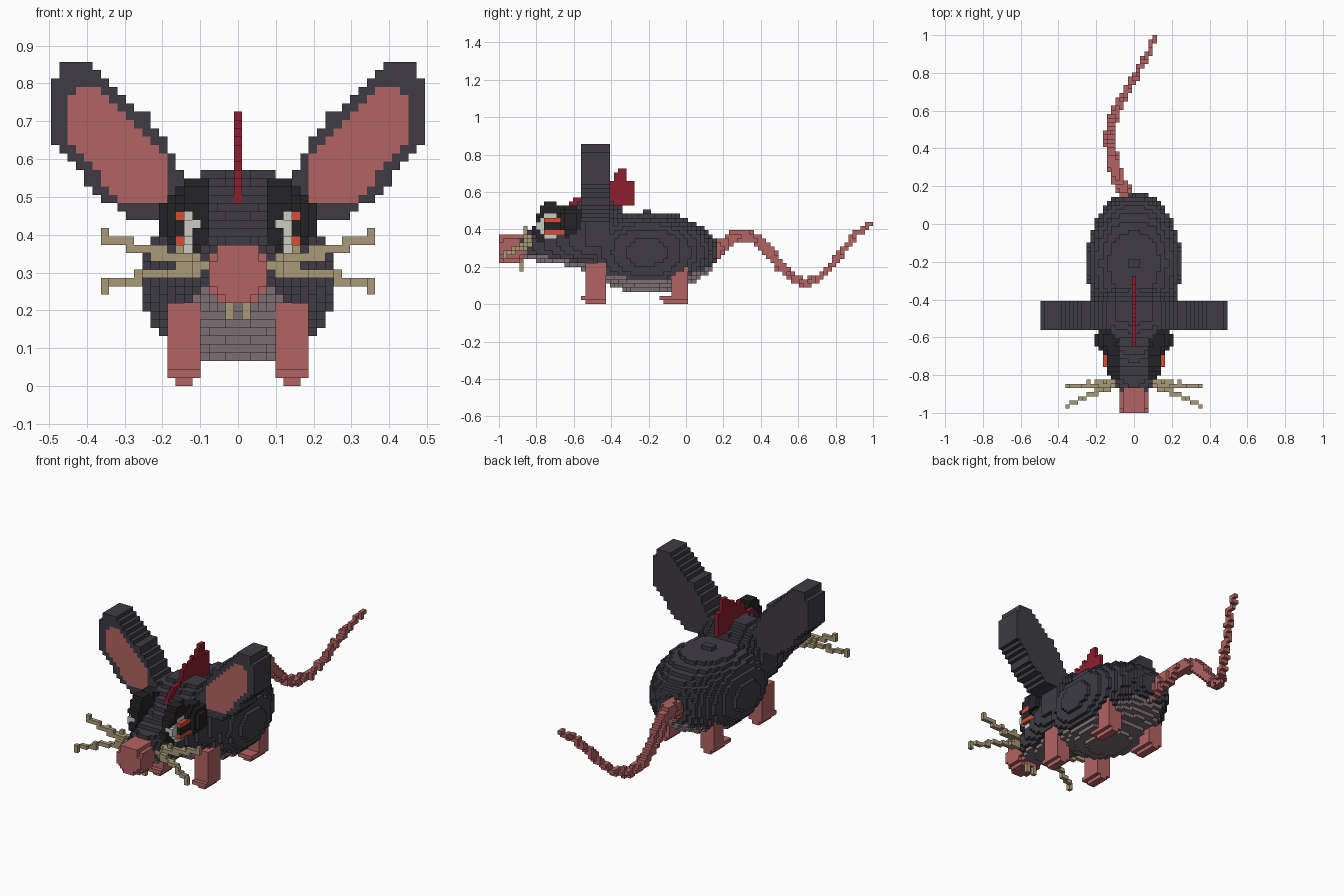
import bpy, bmesh
from math import floor
from mathutils import Vector

if "Cube" in bpy.data.objects:
    bpy.data.objects.remove(bpy.data.objects["Cube"])

V = 2 / 91          # edge of one block
taken = {}          # block -> material index, shared by all parts
parts = []          # (name, blocks)

# Materials, given as display colours and converted to linear
COLOURS = dict(charcoal_fur=(62, 60, 68), pink_skin=(178, 99, 98), mauve_belly=(124, 110, 115),
               tan_whisker=(168, 154, 120), crimson_crest=(142, 31, 46), eye_white=(204, 204, 194),
               orange_iris=(216, 76, 52), black_lid=(36, 36, 38))
mats = []
for label, rgb in COLOURS.items():
    lin = [((c / 255 + 0.055) / 1.055) ** 2.4 for c in rgb] + [1]
    m = bpy.data.materials.new(label)
    m.use_nodes = True
    m.diffuse_color = lin
    m.node_tree.nodes["Principled BSDF"].inputs["Base Color"].default_value = lin
    mats.append(m)
FUR, PINK, MAUVE, TAN, CRIMSON, WHITE, ORANGE, BLACK = range(len(mats))


def cell_of(p):
    return (floor(p[0] / V + 0.5), floor((p[1] + 1) / V), floor(p[2] / V))


def claim(name, blocks):
    """Keep the blocks that no earlier part uses."""
    new = {c: m for c, m in blocks.items() if c not in taken}
    taken.update(new)
    parts.append((name, new))


def fill(name, lo, hi, test):
    """Claim every block in the box lo-hi whose centre passes test(x, y, z)."""
    a, b = cell_of(lo), cell_of(hi)
    blocks = {}
    for i in range(a[0], b[0] + 1):
        for j in range(max(a[1], 0), min(b[1], 90) + 1):
            for k in range(max(a[2], 0), b[2] + 1):
                m = test(i * V, (j + 0.5) * V - 1, (k + 0.5) * V)
                if m is not None:
                    blocks[i, j, k] = m
    claim(name, blocks)


def fill_pair(name, lo, hi, test):
    """Left part on +x and its mirror on -x."""
    fill("left_" + name, lo, hi, test)
    fill("right_" + name, (-hi[0], lo[1], lo[2]), (-lo[0], hi[1], hi[2]),
         lambda x, y, z: test(-x, y, z))


def inside(poly, u, v):
    hit = False
    for (a, b), (c, d) in zip(poly, poly[1:] + poly[:1]):
        if (b > v) != (d > v) and u < a + (v - b) * (c - a) / (d - b):
            hit = not hit
    return hit


def ellipsoid(c, r, n=2):
    return lambda x, y, z: sum(abs((p - q) / s) ** n for p, q, s in zip((x, y, z), c, r)) <= 1


def lerp_table(rows, t):
    for a, b in zip(rows, rows[1:]):
        if a[0] <= t <= b[0]:
            f = (t - a[0]) / (b[0] - a[0])
            return [p + (q - p) * f for p, q in zip(a[1:], b[1:])]


def trail(path, radius, colour, flip=1):
    """Blocks along a polyline; radius fades from first to last value."""
    blocks = {}
    for n, (a, b) in enumerate(zip(path, path[1:])):
        a, b = Vector(a), Vector(b)
        for s in range(25):
            r = radius[0] + (radius[1] - radius[0]) * (n + s / 25) / (len(path) - 1)
            p = a.lerp(b, s / 24)
            lo, hi = cell_of(p - Vector((r, r, r))), cell_of(p + Vector((r, r, r)))
            for i in range(lo[0], hi[0] + 1):
                for j in range(lo[1], min(hi[1], 90) + 1):
                    for k in range(lo[2], hi[2] + 1):
                        q = Vector((i * V, (j + 0.5) * V - 1, (k + 0.5) * V))
                        if (q - p).length <= r or (i, j, k) == cell_of(p):
                            blocks[i * flip, j, k] = colour
    return blocks


# Eyes: pupil and iris standing out from a thin white disc
white = ellipsoid((0.12, -0.7, 0.415), (0.034, 0.105, 0.073))


def eye(x, y, z):
    if 0.12 < x < 0.166 and abs(y + 0.703) < 0.045 and abs(z - 0.412) < 0.045:
        middle = abs(z - 0.412) < 0.025
        if middle and x > 0.143 and (abs(y + 0.703) < 0.024 or y < -0.73):
            return BLACK
        return ORANGE
    if white(x, y, z):
        return WHITE


fill_pair("eye", (0.08, -0.82, 0.33), (0.19, -0.58, 0.5), eye)

# Dark lids and brows behind the eyes
BROW = [(-0.8, 0.47), (-0.77, 0.53), (-0.72, 0.56), (-0.67, 0.53), (-0.6, 0.5), (-0.56, 0.45),
        (-0.6, 0.36), (-0.68, 0.32), (-0.8, 0.33), (-0.82, 0.4)]
socket = ellipsoid((0.13, -0.615, 0.44), (0.08, 0.08, 0.09))


def lid(x, y, z):
    edge = 0.12 if z < 0.47 else 0.15
    if socket(x, y, z) or (x < edge and inside(BROW, y, z)):
        return BLACK


fill_pair("eyelid", (0.09, -0.83, 0.3), (0.22, -0.53, 0.57), lid)

# Nose and teeth
nose = ellipsoid((0, -0.935, 0.3), (0.078, 0.075, 0.082), 3.2)
fill("nose", (-0.1, -1, 0.2), (0.1, -0.85, 0.4), lambda x, y, z: PINK if nose(x, y, z) else None)
fill_pair("tooth", (0.022, -0.89, 0.18), (0.022, -0.87, 0.25), lambda x, y, z: TAN)

# Whiskers
UPPER = [(0.08, -0.83, 0.34), (0.2, -0.85, 0.35), (0.27, -0.85, 0.37), (0.35, -0.86, 0.385),
         (0.35, -0.86, 0.41)]
LOWER = [(0.08, -0.85, 0.32), (0.18, -0.88, 0.3), (0.27, -0.92, 0.285), (0.35, -0.96, 0.275),
         (0.35, -0.96, 0.255)]
for side, flip in (("left", 1), ("right", -1)):
    for level, path in (("upper", UPPER), ("lower", LOWER)):
        claim(f"{side}_{level}_whisker", trail(path, (0.02, 0.008), TAN, flip))

# Crest: one block thick with a jagged top
CREST = [(-0.65, 0.46), (-0.65, 0.5), (-0.62, 0.55), (-0.58, 0.58), (-0.55, 0.57), (-0.49, 0.66),
         (-0.46, 0.63), (-0.42, 0.69), (-0.385, 0.66), (-0.37, 0.73), (-0.325, 0.73), (-0.32, 0.665),
         (-0.28, 0.66), (-0.28, 0.53), (-0.4, 0.5)]
fill("crest", (0, -0.66, 0.45), (0, -0.27, 0.74),
     lambda x, y, z: CRIMSON if inside(CREST, y, z) else None)

# Ears: flat slabs with a pink front face
EAR = [(0.1, 0.44), (0.28, 0.44), (0.33, 0.475), (0.38, 0.52), (0.45, 0.6), (0.495, 0.64),
       (0.495, 0.77), (0.47, 0.85), (0.44, 0.86), (0.41, 0.86), (0.36, 0.82), (0.31, 0.775),
       (0.23, 0.705), (0.19, 0.65), (0.165, 0.58), (0.1, 0.5)]
INNER = [(0.185, 0.48), (0.31, 0.48), (0.36, 0.55), (0.41, 0.6), (0.455, 0.66), (0.455, 0.73),
         (0.43, 0.795), (0.37, 0.795), (0.27, 0.69), (0.2, 0.63), (0.175, 0.58)]


def ear(x, y, z):
    if inside(EAR, x, z):
        return PINK if y < -0.54 and inside(INNER, x, z) else FUR


fill_pair("ear", (0.1, -0.55, 0.43), (0.494, -0.415, 0.86), ear)


# Legs: square columns with a toe pointing forward
def leg(front, back, toe):
    def test(x, y, z):
        if z < V:
            return PINK if 0.11 < x < 0.17 and toe + 0.02 < y else None
        if z < 0.05:
            return PINK
        return PINK if y > front else None
    return (0.11, toe, 0.001), (0.176, back, 0.21), test


fill_pair("front_leg", *leg(-0.53, -0.44, -0.555))
fill_pair("back_leg", *leg(-0.08, -0.01, -0.14))

# Tail
TAIL = [(-0.01, 0.1, 0.23), (-0.06, 0.19, 0.31), (-0.09, 0.25, 0.355), (-0.115, 0.34, 0.365),
        (-0.125, 0.42, 0.31), (-0.125, 0.5, 0.21), (-0.11, 0.57, 0.14), (-0.08, 0.63, 0.115),
        (-0.04, 0.7, 0.125), (0, 0.77, 0.2), (0.04, 0.85, 0.3), (0.08, 0.91, 0.375),
        (0.105, 0.99, 0.43)]
claim("tail", trail(TAIL, (0.04, 0.014), PINK))

# Head: lofted sections of y, half width, bottom, top
HEAD = [(-0.92, 0.06, 0.25, 0.365), (-0.82, 0.115, 0.235, 0.4), (-0.7, 0.15, 0.215, 0.465),
        (-0.6, 0.185, 0.2, 0.525), (-0.5, 0.21, 0.19, 0.575), (-0.41, 0.2, 0.2, 0.57),
        (-0.33, 0.12, 0.3, 0.5)]


def head(x, y, z):
    row = lerp_table(HEAD, y)
    if row:
        w, lo, hi = row
        if abs(x / w) ** 2.5 + abs((2 * z - lo - hi) / (hi - lo)) ** 2.5 <= 1:
            return MAUVE if z < 0.2 - 0.2 * (y + 0.48) else FUR


fill("head", (-0.22, -0.92, 0.18), (0.22, -0.32, 0.59), head)


# Body with a paler belly
def body(x, y, z):
    section = (abs(x / 0.252) ** 2.4 + abs((z - 0.28) / 0.215) ** 2.4) ** (2 / 2.4)
    if section + ((y + 0.21) / 0.38) ** 2 <= 1:
        return MAUVE if z < 0.135 + 0.6 * (y + 0.2) ** 2 else FUR


fill("body", (-0.26, -0.6, 0.05), (0.26, 0.18, 0.5), body)

# Turn each part's exposed block faces into a mesh
AXES = [(a, s) for a in range(3) for s in (1, -1)]
for name, blocks in parts:
    bm = bmesh.new()
    verts = {}
    for c, m in blocks.items():
        for a, s in AXES:
            n = list(c)
            n[a] += s
            if tuple(n) in taken:
                continue
            ring = []
            for u, v in ((0, 0), (1, 0), (1, 1), (0, 1))[::s]:
                p = list(c)
                p[a] += s > 0
                p[(a + 1) % 3] += u
                p[(a + 2) % 3] += v
                p = tuple(p)
                if p not in verts:
                    verts[p] = bm.verts.new(((p[0] - 0.5) * V, p[1] * V - 1, p[2] * V))
                ring.append(verts[p])
            bm.faces.new(ring).material_index = m
    mesh = bpy.data.meshes.new(name)
    bm.to_mesh(mesh)
    bm.free()
    for m in mats:
        mesh.materials.append(m)
    bpy.context.collection.objects.link(bpy.data.objects.new(name, mesh))
